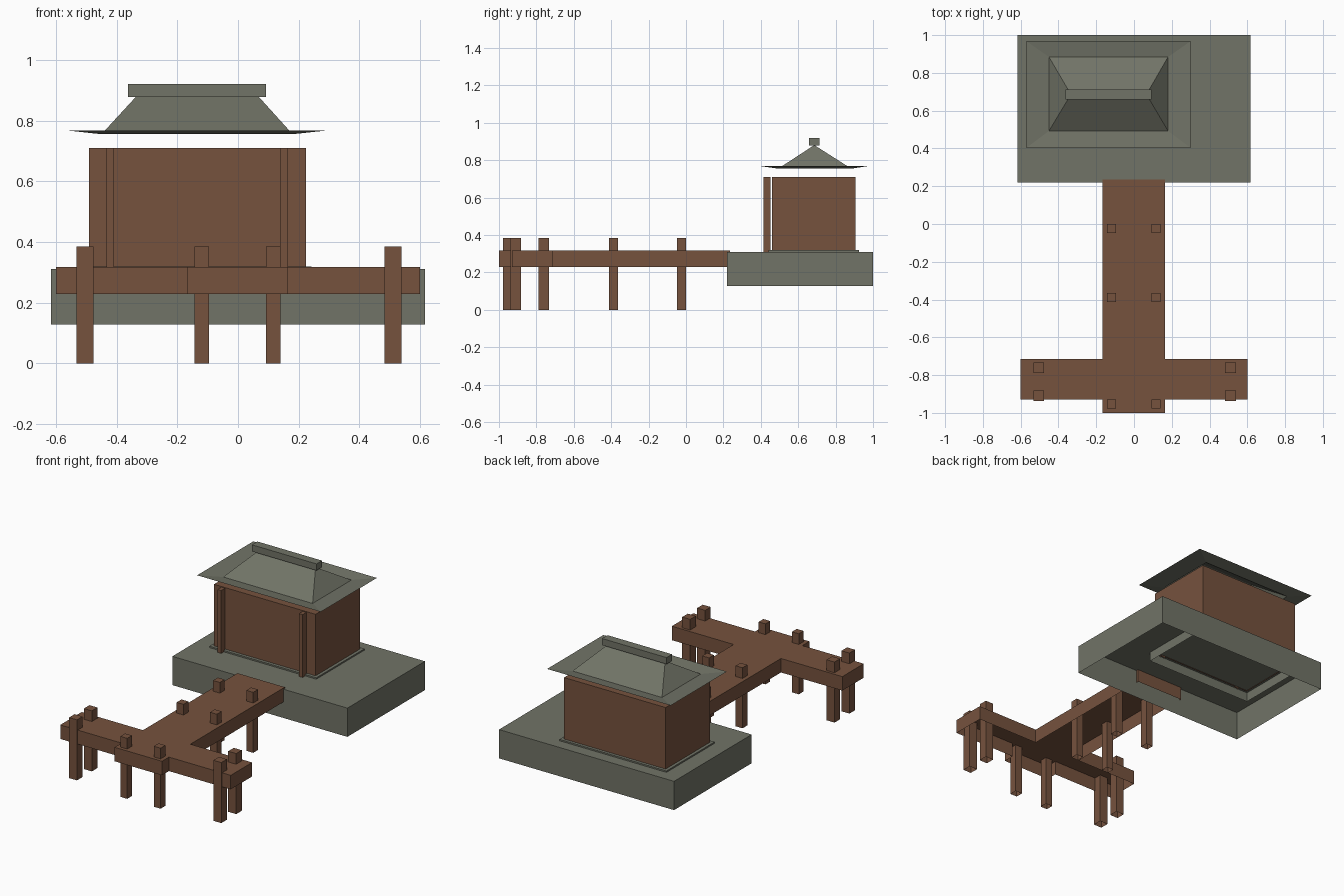
import bpy, bmesh

if "Cube" in bpy.data.objects:
    bpy.data.objects.remove(bpy.data.objects["Cube"])


def material(name, rgb):
    m = bpy.data.materials.new(name)
    m.diffuse_color = (*rgb, 1.0)
    m.use_nodes = True
    m.node_tree.nodes["Principled BSDF"].inputs["Base Color"].default_value = m.diffuse_color
    return m


stone = material("grey_green_stone", (0.165, 0.173, 0.135))
wood = material("brown_wood", (0.18, 0.085, 0.048))


def finish(name, bm, mat, recalc=True):
    if recalc:
        bmesh.ops.recalc_face_normals(bm, faces=bm.faces)
    me = bpy.data.meshes.new(name)
    bm.to_mesh(me)
    bm.free()
    me.materials.append(mat)
    ob = bpy.data.objects.new(name, me)
    bpy.context.collection.objects.link(ob)
    return ob


def shell(name, outline, z0, z1, mat, closed=False):
    """Extruded outline with a top and walls, open underneath unless closed."""
    bm = bmesh.new()
    low = [bm.verts.new((x, y, z0)) for x, y in outline]
    top = [bm.verts.new((x, y, z1)) for x, y in outline]
    n = len(outline)
    for i in range(n):
        j = (i + 1) % n
        bm.faces.new((low[i], low[j], top[j], top[i]))
    bm.faces.new(top)
    if closed:
        bm.faces.new(low[::-1])
    return finish(name, bm, mat, recalc=False)


def rect(x0, x1, y0, y1):
    return [(x0, y0), (x1, y0), (x1, y1), (x0, y1)]


# Stone platform and the low plinth under the house
shell("platform", rect(-0.616, 0.616, 0.22, 1.0), 0.127, 0.31, stone)
shell("plinth", rect(-0.51, 0.243, 0.44, 0.925), 0.25, 0.319, stone)

# House walls and the two slim front columns
shell("house_walls", rect(-0.491, 0.224, 0.46, 0.906), 0.305, 0.71, wood)
for side, x in (("left", -0.434), ("right", 0.139)):
    shell(f"front_column_{side}", rect(x, x + 0.026, 0.414, 0.453), 0.305, 0.71, wood)

# Jetty deck: walkway crossed by a wide landing
shell("jetty_deck", [(-0.168, -1.0), (0.165, -1.0), (0.165, -0.93), (0.6, -0.93),
                     (0.6, -0.715), (0.165, -0.715), (0.165, 0.235), (-0.168, 0.235),
                     (-0.168, -0.715), (-0.6, -0.715), (-0.6, -0.93), (-0.168, -0.93)],
      0.228, 0.317, wood)


# Jetty posts, in pairs
def post_pair(name, xs, y, w):
    for side, x in zip(("left", "right"), xs):
        h = w / 2
        shell(f"{name}_{side}", rect(x - h, x + h, y - h, y + h), 0.0, 0.385, wood)


for i, y in enumerate((-0.023, -0.388, -0.954)):
    post_pair(f"walkway_post_{i + 1}", (-0.119, 0.116), y, 0.048)
for i, y in enumerate((-0.760, -0.910)):
    post_pair(f"landing_post_{i + 1}", (-0.505, 0.511), y, 0.056)

# Roof: upturned eave ring rising into a hipped top
bm = bmesh.new()
eave = [bm.verts.new((x, y, 0.768)) for x, y in rect(-0.57, 0.30, 0.403, 0.968)]
base = [bm.verts.new((x, y, 0.755)) for x, y in rect(-0.45, 0.18, 0.493, 0.884)]
left = bm.verts.new((-0.334, 0.686, 0.881))
right = bm.verts.new((0.066, 0.686, 0.881))
for i in range(4):
    j = (i + 1) % 4
    bm.faces.new((eave[i], eave[j], base[j], base[i]))
bm.faces.new((base[0], base[1], right, left))
bm.faces.new((base[1], base[2], right))
bm.faces.new((base[2], base[3], left, right))
bm.faces.new((base[3], base[0], left))
finish("roof", bm, stone, recalc=False)

# Ridge beam
shell("ridge_beam", rect(-0.363, 0.092, 0.658, 0.713), 0.878, 0.92, stone, closed=True)
